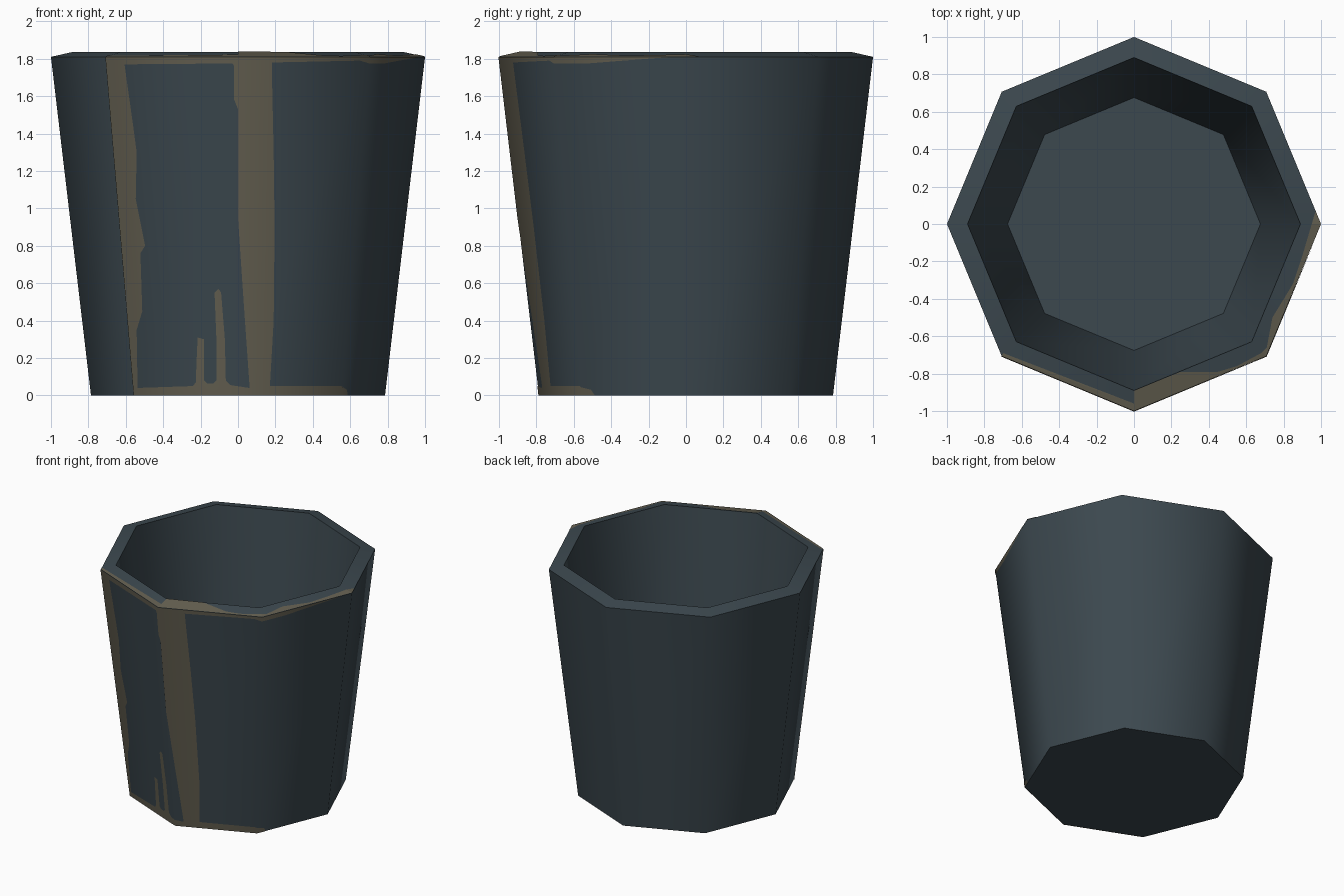
import bpy, bmesh, math
from mathutils import Vector

if "Cube" in bpy.data.objects:
    bpy.data.objects.remove(bpy.data.objects["Cube"])

R0, R1, ZT = 0.786, 1.0, 1.81      # outer radius at bottom / top, outer rim height
RI0, RI1, ZF, ZI = 0.676, 0.89, 0.07, 1.835   # inner radii, floor and inner rim height
C45 = math.sqrt(0.5)
LIFT = 0.003


def material(name, rgb):
    m = bpy.data.materials.new(name)
    m.diffuse_color = (*rgb, 1)
    m.use_nodes = True
    m.node_tree.nodes["Principled BSDF"].inputs["Base Color"].default_value = m.diffuse_color
    return m


slate = material("dark slate", (0.045, 0.065, 0.078))
worn = material("worn tan", (0.128, 0.116, 0.082))


def new_object(name, bm, mat):
    me = bpy.data.meshes.new(name)
    bm.to_mesh(me)
    bm.free()
    me.materials.append(mat)
    ob = bpy.data.objects.new(name, me)
    bpy.context.collection.objects.link(ob)
    return ob


# Bucket: octagonal rings joined from the outer base, over the rim, to the inner floor
bm = bmesh.new()
rings = []
for r, z in [(R0, 0), (R1, ZT), (RI1, ZI), (RI0, ZF)]:
    rings.append([bm.verts.new((r * math.cos(k * math.pi / 4), r * math.sin(k * math.pi / 4), z))
                  for k in range(8)])
for a, b in zip(rings, rings[1:]):
    for k in range(8):
        j = (k + 1) % 8
        bm.faces.new((a[k], a[j], b[j], b[k]))
bm.faces.new(rings[0][::-1])
bm.faces.new(rings[-1])
bmesh.ops.recalc_face_normals(bm, faces=bm.faces)
bucket = new_object("bucket", bm, slate)
bpy.context.view_layer.objects.active = bucket
bucket.select_set(True)
bpy.ops.object.shade_smooth_by_angle(angle=math.radians(55))
bucket.select_set(False)


def radius(z):
    return R0 + (R1 - R0) * z / ZT


def wall_y(u):
    # front half of a unit octagon
    u = abs(u)
    return -1 + u * (math.sqrt(2) - 1) if u <= C45 else -(1 - u) * (1 + math.sqrt(2))


def cut(bm, normals_and_points):
    for p, n in normals_and_points:
        bmesh.ops.bisect_plane(bm, geom=bm.verts[:] + bm.edges[:] + bm.faces[:],
                               plane_co=p, plane_no=n)


def filled(outlines):
    bm = bmesh.new()
    for pts in outlines:
        bm.faces.new([bm.verts.new(p) for p in pts])
    bm.normal_update()
    bmesh.ops.triangulate(bm, faces=bm.faces[:])
    return bm


# Worn patches on the wall, drawn in the front view (x, z)
patches = [
    # left strip
    [(-.75, 0), (-.535, 0), (-.535, .05), (-.54, .35), (-.51, .45), (-.52, .76), (-.495, .8),
     (-.545, 1.05), (-.54, 1.3), (-.56, 1.45), (-.605, 1.77), (-.605, 1.81), (-.75, 1.81)],
    # top band, left
    [(-.605, 1.77), (-.03, 1.775), (-.02, 1.76), (-.02, 1.81), (-.605, 1.81)],
    # middle strip
    [(.06, 0), (.17, 0), (.17, .05), (.19, .4), (.195, .9), (.19, 1.3), (.18, 1.76),
     (.18, 1.81), (-.02, 1.81), (-.02, 1.58), (0, 1.53), (0, .95), (.03, .5), (.06, .07)],
    # bottom band with two thin streaks
    [(-.535, 0), (.06, 0), (.06, .04), (-.04, .055), (-.065, .08), (-.07, .3), (-.09, .55),
     (-.105, .57), (-.125, .55), (-.115, .3), (-.115, .08), (-.13, .065), (-.165, .065),
     (-.18, .08), (-.18, .3), (-.215, .31), (-.22, .2), (-.225, .07), (-.24, .05), (-.535, .04)],
    # bottom band, right
    [(.17, 0), (.585, 0), (.58, .03), (.55, .05), (.17, .05)],
    # top band, right
    [(.18, 1.78), (.65, 1.79), (.7, 1.775), (.78, 1.775), (.86, 1.79), (.97, 1.81), (.18, 1.81)],
]
bm = filled([[(max(x / radius(z), -C45), 0, z) for x, z in p] for p in patches])
cut(bm, [((0, 0, 0), (1, 0, 0)), ((C45, 0, 0), (1, 0, 0))])
for v in bm.verts:
    u, z = v.co.x, v.co.z
    r = radius(z) + LIFT
    v.co = (r * u, r * wall_y(u), z)
bm.normal_update()
for f in bm.faces:
    f.smooth = True
    c = f.calc_center_median()
    if f.normal.x * c.x + f.normal.y * c.y < 0:
        f.normal_flip()
wall_wear = new_object("wall_wear", bm, worn)
# follow the smooth shading of the wall below
wall_wear.data.normals_split_custom_set_from_vertices(
    [Vector((v.co.x, v.co.y, -.12 * v.co.xy.length)).normalized() for v in wall_wear.data.vertices])

# Worn patches on the rim, drawn in the top view (x, y)
rim = [
    [(-.707, -.707), (0, -1), (0, -.96), (-.7, -.69)],
    [(0, -1), (.707, -.707), (1, 0), (.971, .07), (.9, -.17), (.85, -.32), (.74, -.5),
     (.71, -.66), (.68, -.69), (.55, -.76), (.45, -.79), (.25, -.79), (0, -.89)],
]
bm = filled([[(x, y, 0) for x, y in p] for p in rim])
cut(bm, [((0, 0, 0), (math.sin(a), -math.cos(a), 0)) for a in (0, math.pi / 2, -math.pi / 4)])
for v in bm.verts:
    # octagonal distance: 1 on the outer edge
    g = max(v.co.x * math.cos(a) + v.co.y * math.sin(a)
            for a in [(k + .5) * math.pi / 4 for k in range(8)]) / math.cos(math.pi / 8)
    v.co.z = ZT + (1 - g) / (R1 - RI1) * (ZI - ZT) + LIFT
bm.normal_update()
for f in bm.faces:
    if f.normal.z < 0:
        f.normal_flip()
new_object("rim_wear", bm, worn)
